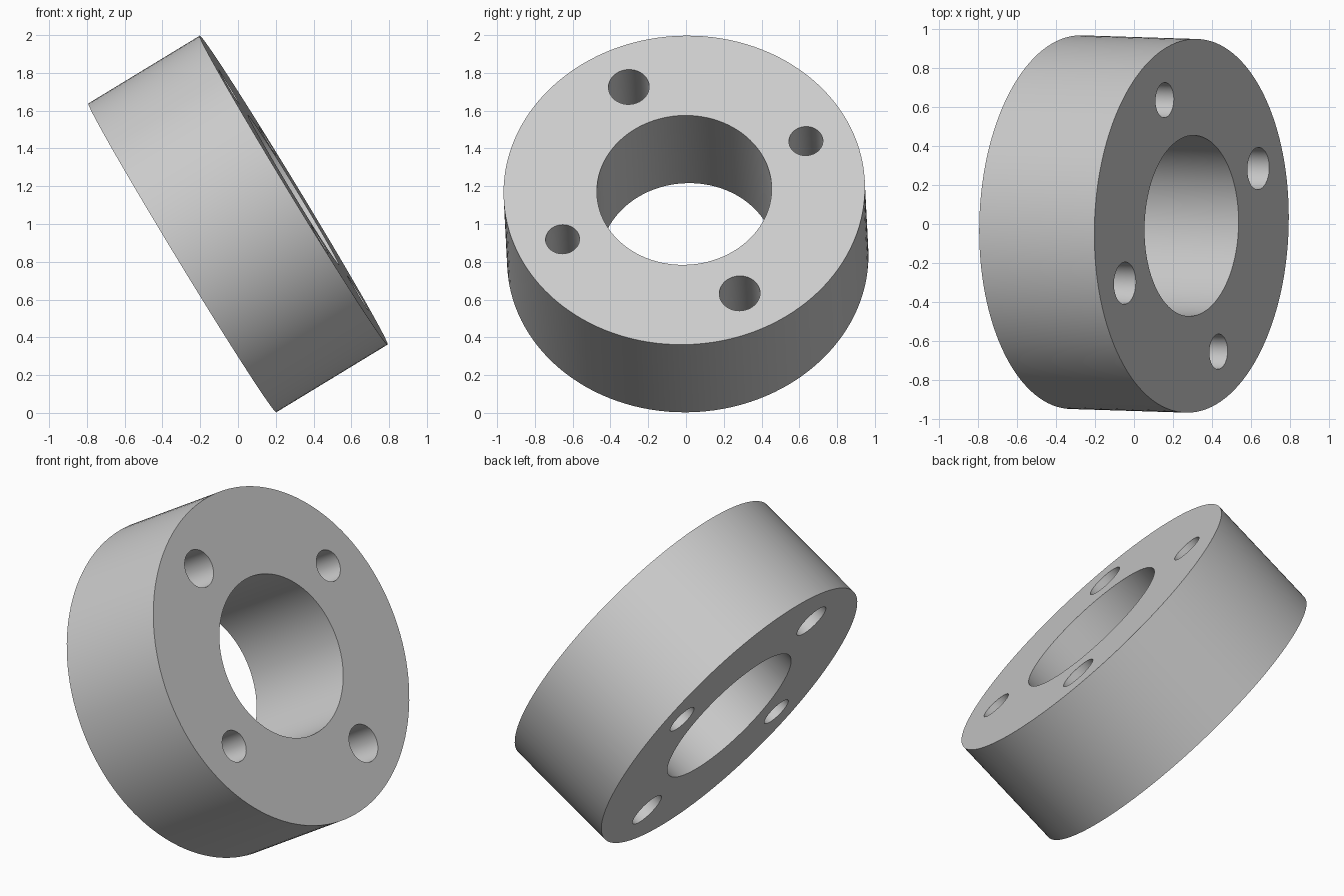
import bpy, math
from mathutils import Vector, Matrix

cube = bpy.data.objects.get("Cube")
if cube:
    bpy.data.objects.remove(cube, do_unlink=True)

OUTER, BORE, DEPTH = 0.957, 0.463, 0.69
BOLT_CIRCLE, BOLT_ANGLE = 0.708, math.radians(24.5)
BOLT_RADII = (0.09, 0.108)      # alternate around the ring

# Flat profile that fills between the rim and the holes
profile = bpy.data.curves.new("flange_ring", "CURVE")
profile.dimensions = "2D"
profile.fill_mode = "BOTH"
profile.extrude = DEPTH / 2


def add_circle(cx, cy, radius, steps):
    spline = profile.splines.new("BEZIER")
    spline.bezier_points.add(3)
    spline.use_cyclic_u = True
    spline.resolution_u = steps
    k = radius * 4 / 3 * math.tan(math.pi / 8)
    for i, point in enumerate(spline.bezier_points):
        a = i * math.pi / 2
        out = Vector((math.cos(a), math.sin(a), 0))
        along = Vector((-out.y, out.x, 0))
        point.co = Vector((cx, cy, 0)) + out * radius
        point.handle_left = point.co - along * k
        point.handle_right = point.co + along * k


# Rim, central bore and four bolt holes
add_circle(0, 0, OUTER, 32)
add_circle(0, 0, BORE, 24)
for i in range(4):
    a = BOLT_ANGLE + i * math.pi / 2
    add_circle(BOLT_CIRCLE * math.cos(a), BOLT_CIRCLE * math.sin(a),
               BOLT_RADII[i % 2], 12)

ring = bpy.data.objects.new("flange_ring", profile)
bpy.context.collection.objects.link(ring)

# Tilt the ring so its axis points sideways and up
axis = Vector((0.855, -0.027, 0.52)).normalized()
ex = (Vector((0, 1, 0)) - axis * axis.y).normalized()
ey = axis.cross(ex)
ring.matrix_world = Matrix.Translation((0, 0, 1)) @ Matrix((ex, ey, axis)).transposed().to_4x4()

# Turn into a mesh, weld the seams, smooth the curved walls
bpy.ops.object.select_all(action="DESELECT")
ring.select_set(True)
bpy.context.view_layer.objects.active = ring
bpy.ops.object.convert(target="MESH")
ring = bpy.context.object
bpy.ops.object.mode_set(mode="EDIT")
bpy.ops.mesh.select_all(action="SELECT")
bpy.ops.mesh.remove_doubles(threshold=0.0005)
bpy.ops.mesh.normals_make_consistent(inside=False)
bpy.ops.object.mode_set(mode="OBJECT")
bpy.ops.object.shade_smooth_by_angle(angle=math.radians(30))

# Plain grey metal
grey = bpy.data.materials.new("light_grey")
grey.use_nodes = True
colour = (0.6, 0.6, 0.6, 1)
grey.diffuse_color = colour
grey.node_tree.nodes["Principled BSDF"].inputs["Base Color"].default_value = colour
ring.data.materials.clear()
ring.data.materials.append(grey)
